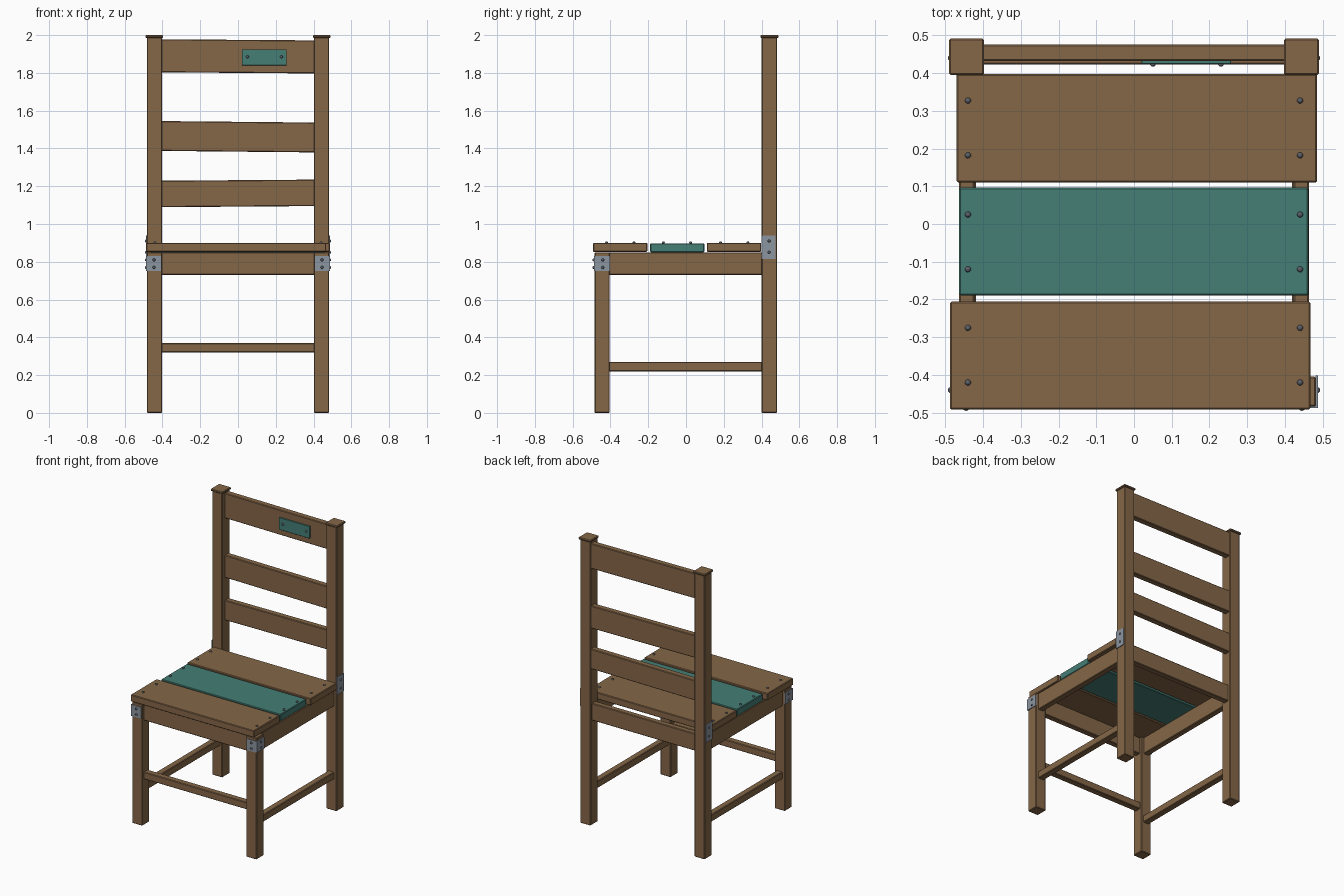
import bpy, bmesh, math
from mathutils import Matrix

if "Cube" in bpy.data.objects:
    bpy.data.objects.remove(bpy.data.objects["Cube"])


def mat(name, rgb):
    m = bpy.data.materials.new(name)
    m.diffuse_color = (*rgb, 1)
    m.use_nodes = True
    m.node_tree.nodes["Principled BSDF"].inputs["Base Color"].default_value = m.diffuse_color
    return m


WOOD = mat("brown wood", (0.235, 0.135, 0.065))
TEAL = mat("teal paint", (0.06, 0.21, 0.18))
STEEL = mat("grey steel", (0.26, 0.30, 0.35))
BOLT = mat("dark bolt", (0.10, 0.115, 0.135))


def finish(bm, name, m):
    me = bpy.data.meshes.new(name)
    bm.to_mesh(me)
    bm.free()
    ob = bpy.data.objects.new(name, me)
    bpy.context.collection.objects.link(ob)
    me.materials.append(m)
    return ob


def box(name, x, y, z, m=WOOD, bevel=0.004, slope=0.0):
    """Box from ranges; slope lifts the +x end and lowers the -x end."""
    bm = bmesh.new()
    bmesh.ops.create_cube(bm, size=1)
    for v in bm.verts:
        c = v.co
        s = 1 if c.x > 0 else -1
        v.co = [r[0] + (c[i] + 0.5) * (r[1] - r[0]) for i, r in enumerate((x, y, z))]
        v.co.z += s * slope
    if bevel:
        bmesh.ops.bevel(bm, geom=bm.edges[:], offset=bevel, segments=1, affect='EDGES')
    return finish(bm, name, m)


def bolt(name, p, axis):
    """Low domed bolt head whose base sits at p, facing along axis."""
    bm = bmesh.new()
    r = 0.008
    bmesh.ops.create_uvsphere(bm, u_segments=10, v_segments=6, radius=r)
    rot = {'z': Matrix.Identity(4),
           'x': Matrix.Rotation(math.pi / 2, 4, 'Y'),
           'y': Matrix.Rotation(math.pi / 2, 4, 'X')}[axis]
    bm.transform(Matrix.Translation(p) @ rot @ Matrix.Diagonal((1, 1, 0.9, 1)))
    ob = finish(bm, name, BOLT)
    for f in ob.data.polygons:
        f.use_smooth = True


def span(s, a, b):
    return (a, b) if s > 0 else (-b, -a)


for s, side in ((-1, "left"), (1, "right")):
    # legs, back posts and post caps
    box(f"front_leg_{side}", span(s, 0.402, 0.482), (-0.484, -0.404), (0, 0.85))
    box(f"back_post_{side}", span(s, 0.402, 0.482), (0.40, 0.482), (0, 1.988))
    box(f"post_cap_{side}", span(s, 0.397, 0.490), (0.395, 0.491), (1.985, 2.0))
    # side rails and stretchers
    box(f"side_rail_{side}", span(s, 0.422, 0.463), (-0.41, 0.41), (0.73, 0.85))
    box(f"side_stretcher_{side}", span(s, 0.418, 0.463), (-0.41, 0.41), (0.22, 0.27))
    # corner brackets on the front legs
    box(f"front_bracket_{side}", span(s, 0.408, 0.487), (-0.488, -0.483), (0.75, 0.83), STEEL, 0)
    box(f"side_bracket_{side}", span(s, 0.481, 0.487), (-0.488, -0.402), (0.75, 0.83), STEEL, 0)
    # side plates on the back posts
    box(f"post_plate_{side}", span(s, 0.481, 0.487), (0.40, 0.475), (0.815, 0.94), STEEL, 0)
    for z in (0.77, 0.81):
        bolt(f"front_bolt_{side}", (s * 0.445, -0.488, z), 'y')
        bolt(f"side_bolt_{side}", (s * 0.486, -0.44, z), 'x')
    for z in (0.85, 0.91):
        bolt(f"post_bolt_{side}", (s * 0.486, 0.44, z), 'x')
    # seat bolts
    for y in (0.327, 0.182, 0.025, -0.12, -0.275, -0.42):
        bolt(f"seat_bolt_{side}", (s * 0.44, y, 0.901), 'z')

# cross rails and front stretcher
box("front_rail", (-0.41, 0.41), (-0.463, -0.422), (0.73, 0.85))
box("back_rail", (-0.41, 0.41), (0.422, 0.463), (0.73, 0.85))
box("front_stretcher", (-0.41, 0.41), (-0.465, -0.42), (0.32, 0.37))

# seat planks
box("seat_plank_front", (-0.487, 0.467), (-0.492, -0.205), (0.852, 0.90))
box("seat_plank_middle", (-0.463, 0.462), (-0.19, 0.097), (0.85, 0.898), TEAL)
box("seat_plank_back", (-0.47, 0.485), (0.11, 0.398), (0.852, 0.90))

# back slats
box("back_slat_top", (-0.41, 0.41), (0.432, 0.475), (1.80, 1.975), slope=-0.003)
box("back_slat_middle", (-0.41, 0.41), (0.432, 0.475), (1.383, 1.541), slope=-0.004)
box("back_slat_low", (-0.41, 0.41), (0.432, 0.475), (1.092, 1.232), slope=0.003)

# teal patch on the top slat
box("slat_patch", (0.02, 0.257), (0.424, 0.433), (1.84, 1.925), TEAL, 0.001)
for x in (0.05, 0.23):
    bolt("patch_bolt", (x, 0.424, 1.885), 'y')
